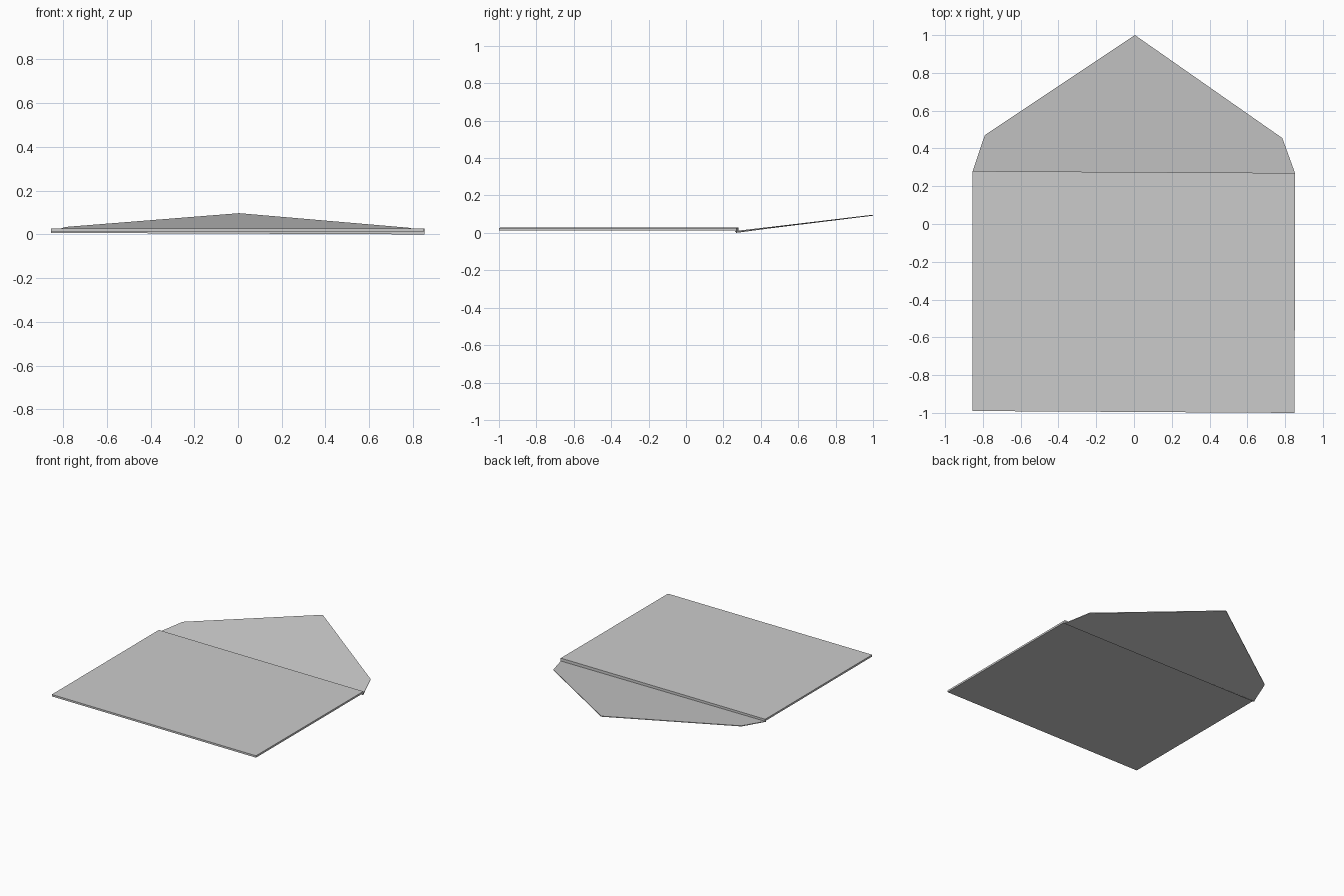
import bpy
import bmesh
from mathutils import Vector

cube = bpy.data.objects.get("Cube")
if cube:
    bpy.data.objects.remove(cube, do_unlink=True)

# Plain paper colour
paper = bpy.data.materials.new("grey_paper")
paper.use_nodes = True
grey = (0.6, 0.6, 0.6, 1)
paper.diffuse_color = grey
paper.node_tree.nodes["Principled BSDF"].inputs["Base Color"].default_value = grey


def sheet(name, outline, thickness):
    """Flat sheet from a top outline, thickened downwards."""
    bm = bmesh.new()
    top = bm.faces.new([bm.verts.new(p) for p in outline])
    result = bmesh.ops.extrude_face_region(bm, geom=[top], use_keep_orig=True)
    moved = [g for g in result["geom"] if isinstance(g, bmesh.types.BMVert)]
    bmesh.ops.translate(bm, verts=moved, vec=Vector((0, 0, -thickness)))
    bmesh.ops.recalc_face_normals(bm, faces=bm.faces)
    mesh = bpy.data.meshes.new(name)
    bm.to_mesh(mesh)
    bm.free()
    mesh.materials.append(paper)
    obj = bpy.data.objects.new(name, mesh)
    bpy.context.collection.objects.link(obj)
    return obj


# Rectangular pocket
sheet("envelope_body", [(-0.855, -0.99, 0.028), (0.85, -1, 0.027),
                        (0.853, 0.27, 0.027), (-0.855, 0.28, 0.028)], 0.014)

# Open flap, hinged under the back edge and rising to its point
sheet("envelope_flap", [(-0.855, 0.278, 0.012), (0.853, 0.268, 0.005),
                        (0.785, 0.455, 0.03), (0.005, 1, 0.097),
                        (-0.79, 0.47, 0.034)], 0.005)

# Narrow fold joining the pocket to the flap
sheet("hinge_fold", [(-0.855, 0.272, 0.02), (0.853, 0.262, 0.018),
                     (0.853, 0.27, 0.018), (-0.855, 0.28, 0.02)], 0.014)
